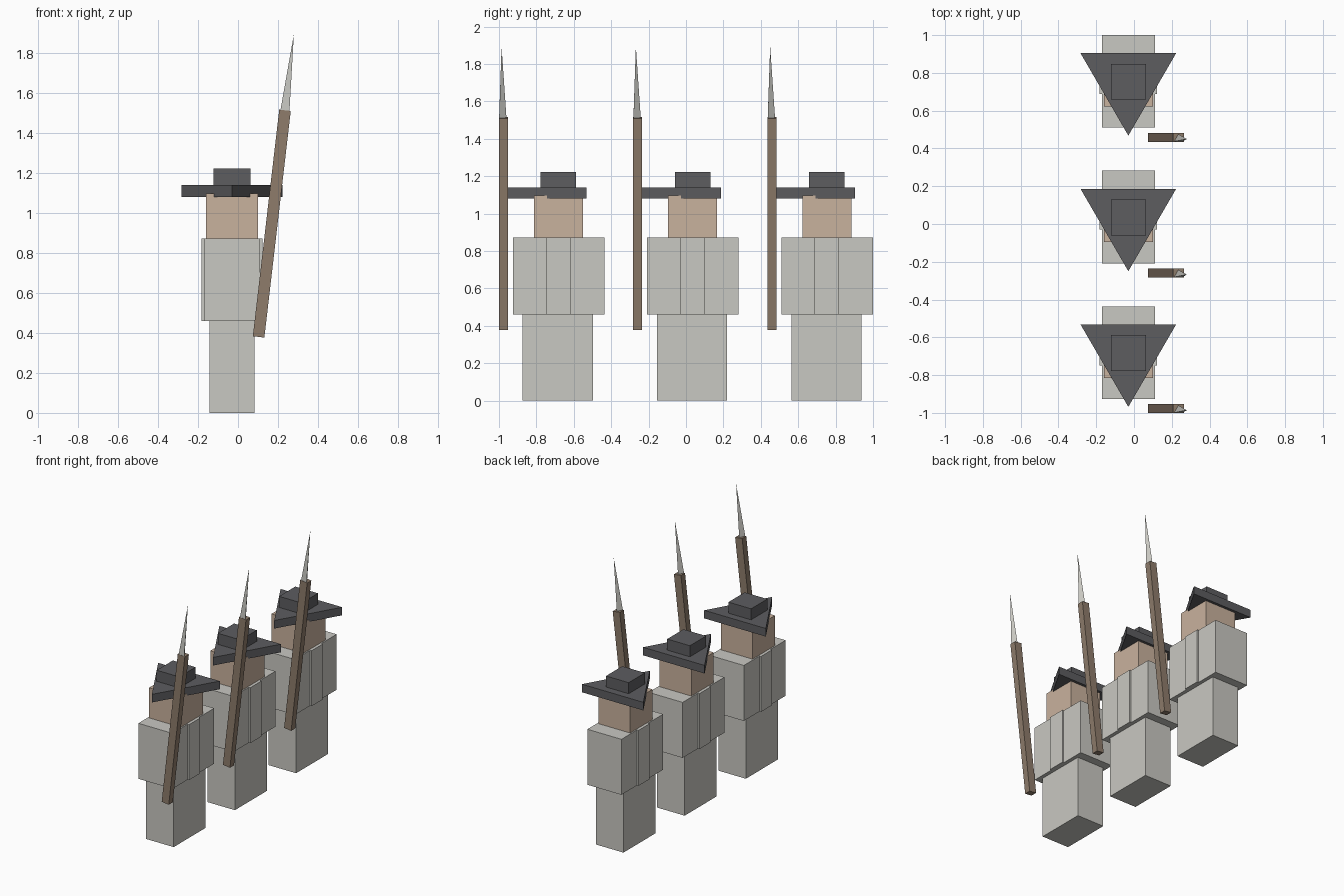
import bpy, bmesh
from math import radians, cos, sin, atan2, hypot
from mathutils import Matrix

cube = bpy.data.objects.get("Cube")
if cube:
    bpy.data.objects.remove(cube)


def material(name, rgb):
    linear = [((c / 255 + 0.055) / 1.055) ** 2.4 for c in rgb] + [1.0]
    mat = bpy.data.materials.new(name)
    mat.use_nodes = True
    mat.diffuse_color = linear
    mat.node_tree.nodes["Principled BSDF"].inputs["Base Color"].default_value = linear
    return mat


CLOTH = material("pale grey", (201, 200, 194))
SKIN = material("skin", (201, 178, 158))
FELT = material("dark felt grey", (93, 93, 96))
WOOD = material("brown wood", (142, 124, 107))

SPACING = 0.718   # distance between soldiers in the file
MID = -0.03       # centre line of each body in x


def prism(name, mat, outline, z0, z1, pointed=False, matrix=None):
    """Extrude an xy outline from z0 to z1, or draw it to a point."""
    bm = bmesh.new()
    base = [bm.verts.new((x, y, z0)) for x, y in outline]
    bm.faces.new(base)
    n = len(base)
    if pointed:
        apex = bm.verts.new((0, 0, z1))
        for i in range(n):
            bm.faces.new((base[i], base[(i + 1) % n], apex))
    else:
        top = [bm.verts.new((x, y, z1)) for x, y in outline]
        bm.faces.new(top)
        for i in range(n):
            j = (i + 1) % n
            bm.faces.new((base[i], base[j], top[j], top[i]))
    bmesh.ops.recalc_face_normals(bm, faces=bm.faces)
    if matrix:
        bm.transform(matrix)
    mesh = bpy.data.meshes.new(name)
    bm.to_mesh(mesh)
    bm.free()
    mesh.materials.append(mat)
    obj = bpy.data.objects.new(name, mesh)
    bpy.context.collection.objects.link(obj)
    return obj


def rect(x0, x1, y0, y1):
    return [(x0, y0), (x1, y0), (x1, y1), (x0, y1)]


def centred(half, y0, y1):
    return rect(MID - half, MID + half, y0, y1)


# Body
parts = [
    prism("legs", CLOTH, centred(0.113, -0.155, 0.22), 0, 0.46),
    prism("torso", CLOTH, centred(0.14, -0.208, 0.282), 0.46, 0.872),
    prism("head", SKIN, centred(0.13, -0.096, 0.166), 0.872, 1.096),
]

# Flat arms against both sides of the torso
for side, label in ((1, "left_arm"), (-1, "right_arm")):
    inner, outer = MID + side * 0.14, MID + side * 0.152
    parts.append(prism(label, CLOTH, rect(inner, outer, -0.03, 0.10), 0.46, 0.872))

# Three-cornered hat
brim = [(MID - 0.253, 0.186), (MID, -0.25), (MID + 0.253, 0.186)]
parts.append(prism("hat_brim", FELT, brim, 1.08, 1.14))
parts.append(prism("hat_crown", FELT, centred(0.093, -0.06, 0.13), 1.14, 1.222))

# Leaning pike: square shaft and three-sided point
run, rise = 0.132, 1.133
length = hypot(run, rise)
lean = Matrix.Translation((0.103, -0.259, 0.38)) @ Matrix.Rotation(atan2(run, rise), 4, 'Y')
parts.append(prism("pike_shaft", WOOD, rect(-0.029, 0.029, -0.024, 0.024),
                   0, length, matrix=lean))
tip = [(0.026 * cos(radians(a)), 0.026 * sin(radians(a))) for a in (90, 210, 330)]
parts.append(prism("pike_point", CLOTH, tip, length, length + 0.383, pointed=True,
                   matrix=Matrix.Translation((0, -0.009, 0)) @ lean))

# Three soldiers in single file
for place, offset in (("front", -SPACING), ("back", SPACING)):
    for part in parts:
        copy = part.copy()
        copy.name = place + "_" + part.name
        copy.location.y = offset
        bpy.context.collection.objects.link(copy)
for part in parts:
    part.name = "middle_" + part.name
